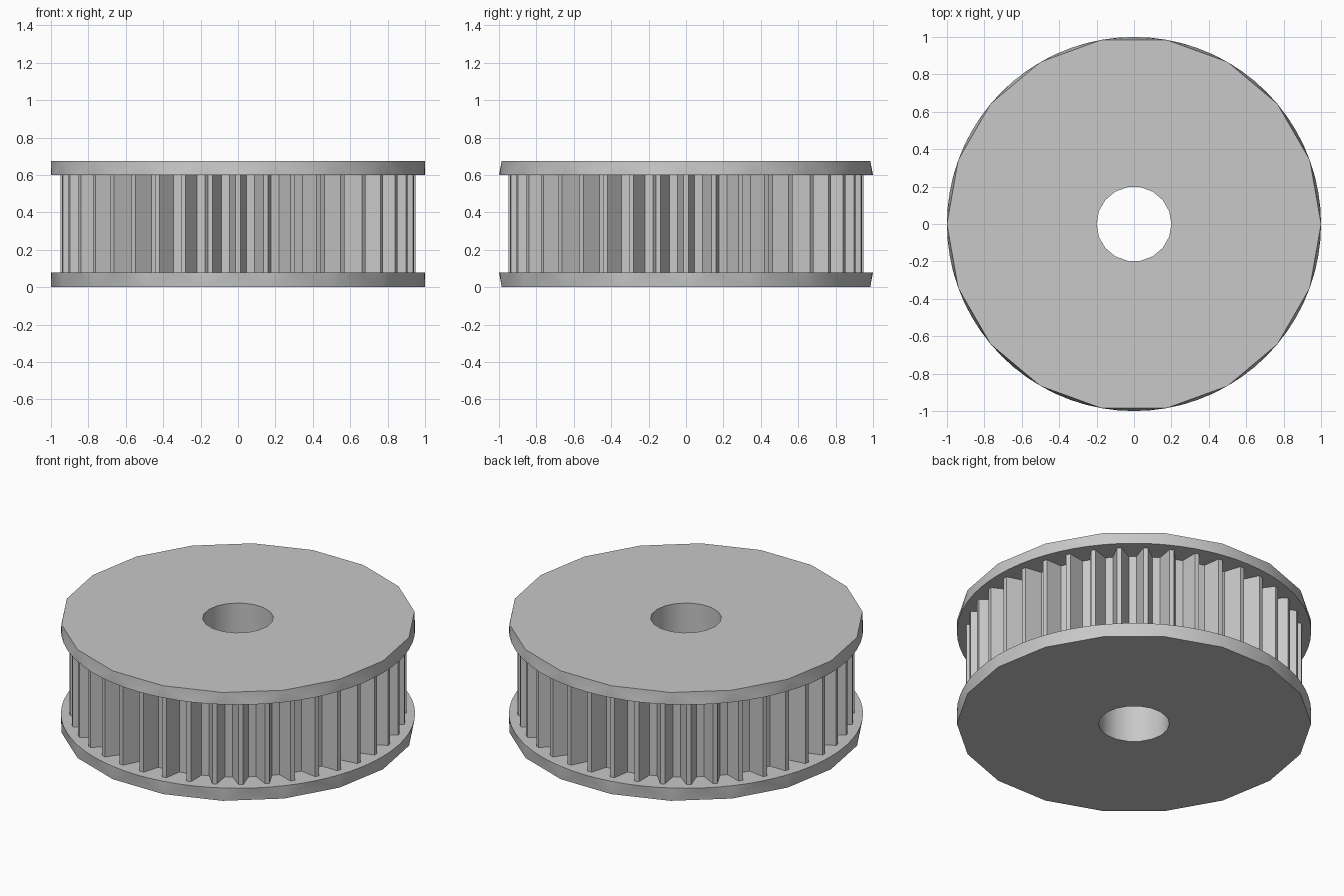
import bpy, bmesh, math

if "Cube" in bpy.data.objects:
    bpy.data.objects.remove(bpy.data.objects["Cube"])

SIDES = 18        # sides of the bore and of each flange's outer face
FINE = 4          # finer steps per side on the flange's inner edge
TEETH = 40
BORE = 0.2
Z_LOW, Z_HIGH, Z_TOP = 0.08, 0.6, 0.675

grey = bpy.data.materials.new("light_grey")
grey.diffuse_color = (0.58, 0.58, 0.58, 1)
grey.use_nodes = True
grey.node_tree.nodes["Principled BSDF"].inputs["Base Color"].default_value = grey.diffuse_color


def circle(bm, r, z, n):
    return [bm.verts.new((r * math.cos(2 * math.pi * i / n),
                          r * math.sin(2 * math.pi * i / n), z)) for i in range(n)]


def bridge(bm, a, b):
    """Join ring a to ring b, where b has a whole multiple of a's points."""
    k, n = len(b) // len(a), len(a)
    for i in range(n):
        a0, a1 = a[i], a[(i + 1) % n]
        part = [b[(i * k + j) % len(b)] for j in range(k + 1)]
        if k == 1:
            bm.faces.new((a0, a1, part[1], part[0]))
            continue
        for j in range(k):
            bm.faces.new((a0 if j < k / 2 else a1, part[j + 1], part[j]))
        bm.faces.new((a0, a1, part[k // 2]))


def finish(bm, name):
    bmesh.ops.recalc_face_normals(bm, faces=bm.faces)
    mesh = bpy.data.meshes.new(name)
    bm.to_mesh(mesh)
    bm.free()
    mesh.materials.append(grey)
    ob = bpy.data.objects.new(name, mesh)
    bpy.context.collection.objects.link(ob)
    bpy.ops.object.select_all(action='DESELECT')
    ob.select_set(True)
    bpy.context.view_layer.objects.active = ob
    bpy.ops.object.shade_smooth_by_angle(angle=math.radians(30))


def flange(name, z_out, z_in):
    bm = bmesh.new()
    bore_out = circle(bm, BORE, z_out, SIDES)
    bore_in = circle(bm, BORE, z_in, SIDES)
    face_out = circle(bm, 1, z_out, SIDES)
    rim_in = circle(bm, 1, z_in, SIDES * FINE)
    bridge(bm, bore_out, face_out)    # flat outer face
    bridge(bm, face_out, rim_in)      # rim, coarse to fine
    bridge(bm, bore_in, rim_in)       # flat inner face
    bridge(bm, bore_out, bore_in)     # bore wall
    finish(bm, name)


flange("bottom_flange", 0, Z_LOW)
flange("top_flange", Z_TOP, Z_HIGH)

# Toothed drum: one trapezoid tooth profile repeated around the axis
TOOTH = [(0.848, -0.045), (0.95, -0.013), (0.95, 0.013), (0.848, 0.045)]
bm = bmesh.new()
rings = []
for z in (Z_LOW, Z_HIGH):
    ring = []
    for t in range(TEETH):
        c, s = math.cos(2 * math.pi * t / TEETH), math.sin(2 * math.pi * t / TEETH)
        ring += [bm.verts.new((r * c - w * s, r * s + w * c, z)) for r, w in TOOTH]
    rings.append(ring)
bridge(bm, *rings)
finish(bm, "toothed_drum")

# Bore wall through the drum, facing the axis
bm = bmesh.new()
bridge(bm, circle(bm, BORE, Z_LOW, SIDES), circle(bm, BORE, Z_HIGH, SIDES))
bmesh.ops.recalc_face_normals(bm, faces=bm.faces)
for f in bm.faces:
    if f.normal.dot(f.calc_center_median() * 1) > 0 and abs(f.normal.z) < 0.5:
        pass
finish(bm, "drum_bore")
bpy.data.objects["drum_bore"].data.flip_normals()
